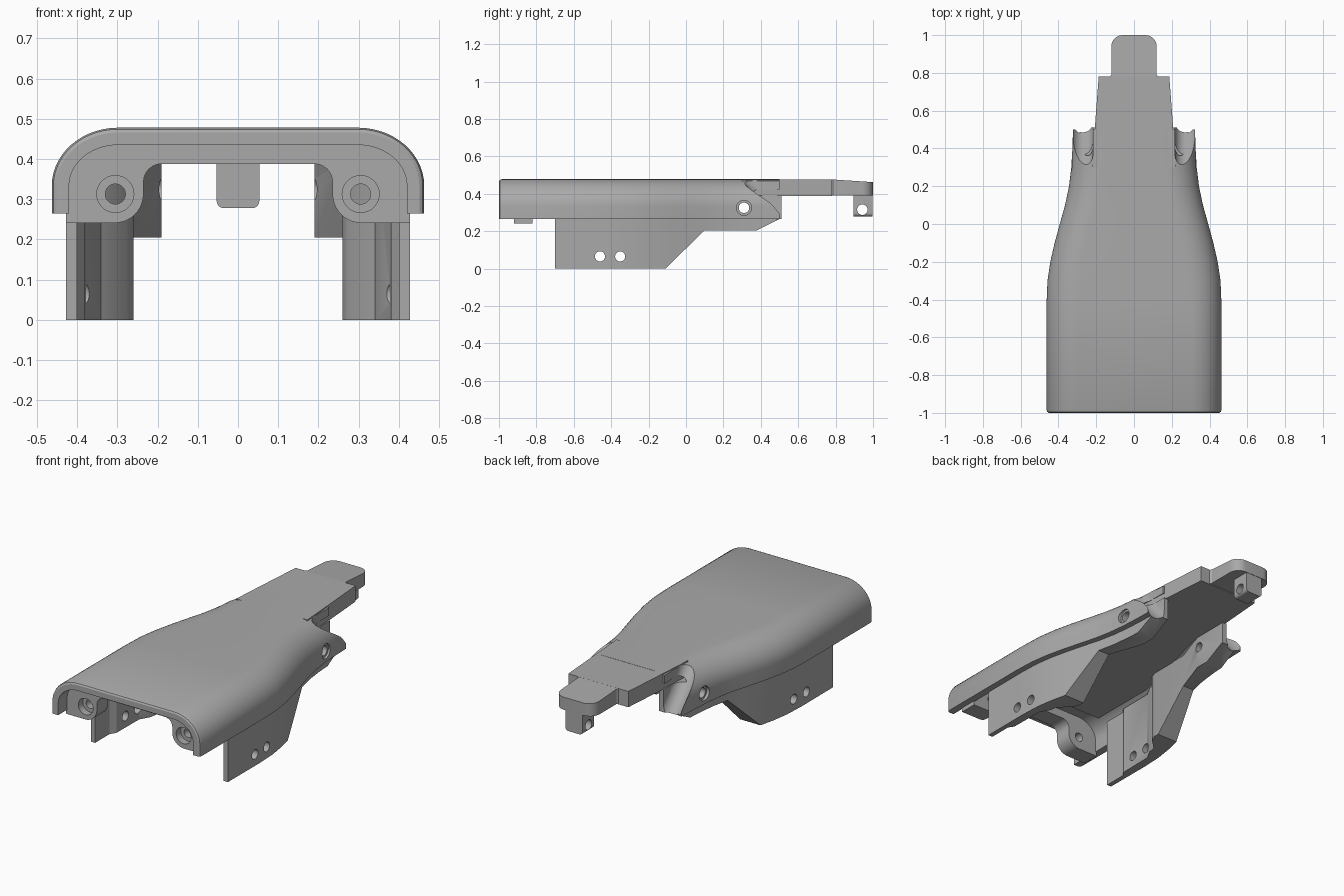
import bpy, bmesh, math
from mathutils import Matrix

if "Cube" in bpy.data.objects:
    bpy.data.objects.remove(bpy.data.objects["Cube"])

gray = bpy.data.materials.new("mid_gray")
gray.use_nodes = True
COLOR = (0.4, 0.4, 0.4, 1)
gray.diffuse_color = COLOR
gray.node_tree.nodes["Principled BSDF"].inputs["Base Color"].default_value = COLOR

TOP, RIM, CEIL = 0.478, 0.265, 0.388
# half width of the cover along its length
OUTLINE = [(-0.985, .463), (-0.42, .463), (-0.3, .458), (-0.2, .443), (-0.1, .42), (0, .393),
           (0.1, .365), (0.2, .344), (0.3, .332), (0.4, .326), (0.5, .323)]


def finish(name, bm):
    bmesh.ops.recalc_face_normals(bm, faces=bm.faces)
    mesh = bpy.data.meshes.new(name)
    bm.to_mesh(mesh)
    bm.free()
    mesh.materials.append(gray)
    ob = bpy.data.objects.new(name, mesh)
    bpy.context.collection.objects.link(ob)
    return ob


def prism(name, pts, axis, lo, hi):
    """Extrude a flat outline along one axis."""
    place = {"x": lambda a, b, v: (v, a, b),
             "y": lambda a, b, v: (a, v, b),
             "z": lambda a, b, v: (a, b, v)}[axis]
    bm = bmesh.new()
    low, high = [[bm.verts.new(place(a, b, v)) for a, b in pts] for v in (lo, hi)]
    bm.faces.new(low)
    bm.faces.new(high)
    n = len(pts)
    for i in range(n):
        j = (i + 1) % n
        bm.faces.new((low[i], low[j], high[j], high[i]))
    return finish(name, bm)


def arc(cx, cy, r, a0, a1, n=10):
    angles = [math.radians(a0 + (a1 - a0) * i / n) for i in range(n + 1)]
    return [(cx + r * math.cos(a), cy + r * math.sin(a)) for a in angles]


def disc(name, axis, a, b, r, lo, hi):
    return prism(name, arc(a, b, r, 0, 348.75, 31), axis, lo, hi)


def mirrored(pts):
    return pts + [(-x, y) for x, y in reversed(pts)]


def boolean(ob, tools, op="DIFFERENCE"):
    for tool in tools:
        mod = ob.modifiers.new("cut", "BOOLEAN")
        mod.operation, mod.solver, mod.object = op, "EXACT", tool
        bpy.context.view_layer.objects.active = ob
        bpy.ops.object.modifier_apply(modifier=mod.name)


def arch(w, inset):
    """Half round shouldered arch, from right rim to left rim."""
    rx, rz = 0.165 - inset, 0.145 - inset
    right = [(w - inset, RIM)]
    for x, z in arc(0, 0, 1, 0, 90, 14):
        right.append((w - 0.165 + rx * x, TOP - 0.145 + rz * z))
    return mirrored(right)


# curved cover shell
bm = bmesh.new()
rings = []
for y, w, inset in [(-1, .463, .012), (-0.995, .463, .004)] + [(y, w, 0) for y, w in OUTLINE]:
    outer, inner = arch(w, inset), arch(w, 0.043)
    rings.append([[bm.verts.new((x, y, z)) for x, z in line] for line in (outer, inner)])
count = len(rings[0][0])
for (o1, i1), (o2, i2) in zip(rings, rings[1:]):
    for k in range(count - 1):
        bm.faces.new((o1[k], o1[k + 1], o2[k + 1], o2[k]))
        bm.faces.new((i1[k], i1[k + 1], i2[k + 1], i2[k]))
    for k in (0, -1):
        bm.faces.new((o1[k], o2[k], i2[k], i1[k]))
for o, i in (rings[0], rings[-1]):
    for k in range(count - 1):
        bm.faces.new((o[k], o[k + 1], i[k + 1], i[k]))
shell = finish("cover_shell", bm)
parts = [shell]

# cutters: cross holes, counterbores and diagonal scoops
cutters = []
pin_hole = disc("pin_hole_cutter", "x", 0.31, 0.325, 0.028, -1, 1)
leg_holes = [disc("leg_hole_cutter", "x", y, 0.065, 0.027, -1, 1) for y in (-0.46, -0.352)]
cutters += [pin_hole] + leg_holes
shell_tools = [pin_hole]
scoops = {}
for s in (1, -1):
    lo, hi = sorted((s * 0.318, s * 0.6))
    bore = disc("pin_bore_cutter", "x", 0.31, 0.325, 0.04, lo, hi)
    profile = arc(.272, .04, .055, 180, 345, 16) + [(.5, .03), (.5, .5), (.217, .5)]
    scoop = prism("scoop_cutter", [(s * x, z) for x, z in profile], "y", -0.4, 0.4)
    scoop.data.transform(Matrix.Translation((0, 0.415, 0.36))
                         @ Matrix.Rotation(math.radians(-48.6), 4, "X"))
    scoops[s] = scoop
    cutters += [bore, scoop]
    shell_tools += [bore, scoop]
boolean(shell, shell_tools)

# side walls with hanging legs
side_profile = [(-0.7, 0), (-0.11, 0), (0.1, .205), (.38, .205), (.5, RIM), (.51, RIM),
                (.51, .392), (-0.7, .392)]
inner_edge = [(.19, .51), (.19, .3), (.26, .1), (.26, -.14), (.275, -.18), (.34, -.24),
              (.345, -.28), (.378, -.34), (.38, -.54), (.4, -.57), (.4, -.7)]
outer_edge = [(w - 0.035, y) for y, w in OUTLINE if y > -0.5]
for s, label in ((1, "left"), (-1, "right")):
    plan = inner_edge + [(.427, -.7)] + outer_edge + [(.288, .51)]
    wall = prism(label + "_side_wall", [(s * x, y) for x, y in plan], "z", -0.1, 0.6)
    side = prism("side_profile_cutter", side_profile, "x", -0.6, 0.6)
    cutters.append(side)
    boolean(wall, [side], "INTERSECT")
    boolean(wall, [pin_hole, scoops[s]] + leg_holes)
    parts.append(wall)

# flat ceiling between the walls
ceiling = mirrored([(.34, -.7), (.34, -.3), (.2, .25), (.2, .5)])
parts.append(prism("ceiling", ceiling, "z", CEIL, 0.445))

# front bulkhead with two screw bosses
half = ([(.19, CEIL)] + arc(.19, .343, .045, 90, 0, 6)[1:]
        + arc(.307, .313, .072, 180, 270) + [(.427, .241), (.427, .385), (.39, .43), (.32, .452)])
bulkhead = prism("front_bulkhead", mirrored(half), "y", -0.92, -0.82)
screw_tools = []
for s in (1, -1):
    screw_tools.append(disc("counterbore_cutter", "y", s * .305, .313, .046, -1.1, -0.88))
    screw_tools.append(disc("screw_hole_cutter", "y", s * .305, .313, .025, -1.1, -0.7))
boolean(bulkhead, screw_tools)
cutters += screw_tools
parts.append(bulkhead)

# tapered rear plate and rounded nose
parts.append(prism("rear_plate", mirrored([(.222, .3), (.208, .5), (.187, .78)]),
                   "z", CEIL, TOP - 0.001))
nose_outline = [(.13, .775), (.12, .79)] + arc(.06, .94, .06, 0, 90, 8)
nose = prism("nose_plate", mirrored(nose_outline), "z", CEIL + 0.004, TOP - 0.001)
for v in nose.data.vertices:
    if v.co.z > 0.42:
        v.co.z -= 0.065 * (v.co.y - 0.775)
parts.append(nose)

# pivot lug under the nose
lug_half = [(.053, .42)] + arc(.035, .296, .018, 0, -90, 5)
lug = prism("nose_lug", mirrored(lug_half), "y", 0.895, 0.998)
lug_hole = disc("lug_hole_cutter", "x", 0.943, 0.315, 0.028, -0.2, 0.2)
cutters.append(lug_hole)
boolean(lug, [lug_hole])
parts.append(lug)

# remove the used cutters, then shade
for c in cutters:
    bpy.data.objects.remove(c)
bpy.ops.object.select_all(action="DESELECT")
for ob in parts:
    ob.select_set(True)
bpy.context.view_layer.objects.active = shell
bpy.ops.object.shade_smooth_by_angle(angle=math.radians(30))
